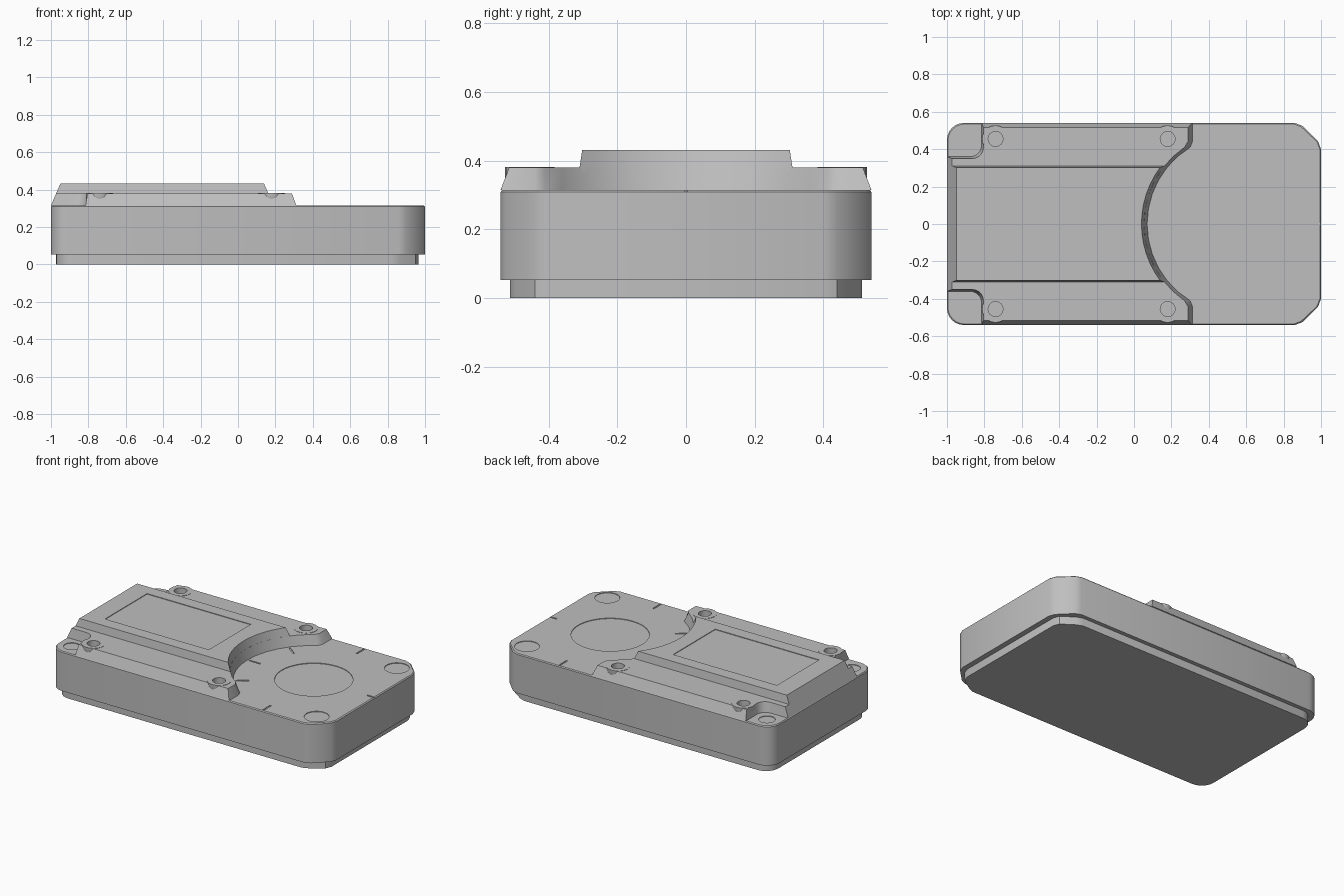
import bpy, bmesh, math

cube = bpy.data.objects.get("Cube")
if cube:
    bpy.data.objects.remove(cube, do_unlink=True)

grey = bpy.data.materials.new("light_grey")
grey.use_nodes = True
grey.diffuse_color = (0.52, 0.52, 0.52, 1)
grey.node_tree.nodes["Principled BSDF"].inputs["Base Color"].default_value = (0.52, 0.52, 0.52, 1)


def loft(name, rings):
    """Closed solid through matching outlines given as (z, points)."""
    bm = bmesh.new()
    loops = [[bm.verts.new((x, y, z)) for x, y in pts] for z, pts in rings]
    n = len(loops[0])
    for low, high in zip(loops, loops[1:]):
        for i in range(n):
            j = (i + 1) % n
            bm.faces.new((low[i], low[j], high[j], high[i]))
    bm.faces.new(loops[0][::-1])
    bm.faces.new(loops[-1])
    bmesh.ops.recalc_face_normals(bm, faces=bm.faces)
    mesh = bpy.data.meshes.new(name)
    bm.to_mesh(mesh)
    bm.free()
    mesh.materials.append(grey)
    obj = bpy.data.objects.new(name, mesh)
    bpy.context.collection.objects.link(obj)
    return obj


def arc(cx, cy, r, a0, a1, n):
    angles = [math.radians(a0 + (a1 - a0) * i / n) for i in range(n + 1)]
    return [(cx + r * math.cos(a), cy + r * math.sin(a)) for a in angles]


def circle(cx, cy, r, n):
    return arc(cx, cy, r, 0, 360, n)[:-1]


def rectangle(cx, cy, hx, hy, turn=0):
    c, s = math.cos(turn), math.sin(turn)
    return [(cx + x * c - y * s, cy + x * s + y * c)
            for x, y in ((-hx, -hy), (hx, -hy), (hx, hy), (-hx, hy))]


def mirrored(half):
    """Complete an outline running through the +y side."""
    return half + [(x, -y) for x, y in reversed(half)]


def cut(obj, outline, z0, z1):
    cutter = loft("cutter", [(z0, outline), (z1, outline)])
    cutter.hide_render = True
    mod = obj.modifiers.new("cut", "BOOLEAN")
    mod.operation, mod.solver, mod.object = "DIFFERENCE", "EXACT", cutter
    bpy.context.view_layer.objects.active = obj
    bpy.ops.object.modifier_apply(modifier=mod.name)
    bpy.data.objects.remove(cutter, do_unlink=True)


BASE, RIM, DECK, TOP = 0.053, 0.315, 0.38, 0.432
DIAL_X = 0.555


def case_outline(inset):
    w = 0.54 - inset
    right = 1 - inset * 1.3
    half = [(right, 0.40), (right - 0.015, 0.44), (right - 0.1, w - 0.015), (right - 0.14, w)]
    half += arc(-0.91 + inset, w - 0.09, 0.09, 90, 180, 6)
    return mirrored(half)


# Case: stepped base and main body
base = loft("base_plate", [(0, case_outline(0.027)), (BASE + 0.01, case_outline(0.027))])
body = loft("main_body", [(BASE, case_outline(0)), (RIM - 0.006, case_outline(0)),
                          (RIM, case_outline(0.005))])

# Shallow round recesses: dial and corner pads
recesses = [circle(DIAL_X, 0, 0.235, 48)]
for side in (-1, 1):
    recesses += [circle(0.87, side * 0.42, 0.075, 32), circle(-0.905, side * 0.445, 0.05, 32)]
# Tick marks around the dial
for degrees in (0, 90, 143, 180, 217, 270):
    a = math.radians(degrees)
    r = 0.49 if degrees in (90, 270) else 0.43
    recesses.append(rectangle(DIAL_X + r * math.cos(a), r * math.sin(a), 0.04, 0.005, a))
for outline in recesses:
    cut(body, outline, RIM - 0.004, RIM + 0.02)


def dial_wall(z, y_max):
    """Concave end wall, leaning back as it rises, from -y to +y."""
    r = 0.48 + 0.03 * (z - RIM) / (TOP - RIM)
    a = math.degrees(math.asin(y_max / r))
    return arc(0.55, 0, r, 180 + a, 180 - a, 12)


def left_x(z):
    return -1 + 0.05 * (z - RIM) / (TOP - RIM)


def deck_outline(z):
    t = (z - RIM) / (DECK - RIM)
    w = 0.54 - 0.025 * t
    x_end = 0.312 - 0.024 * t
    notch = 0.36 - 0.01 * t
    inner = -0.815 + 0.01 * t
    upper = [(x_end, 0.44), (x_end, w), (inner, w)]
    upper += arc(inner - 0.06, notch + 0.06, 0.06, 0, -90, 5)
    upper += [(left_x(z), notch)]
    lower = [(x, -y) for x, y in reversed(upper)]
    return dial_wall(z, 0.41) + upper + lower


def platform_outline(z):
    w = 0.31 - 0.008 * (z - DECK) / (TOP - DECK)
    return dial_wall(z, w) + [(left_x(z), w), (left_x(z), -w)]


# Raised deck and platform with a recessed screen
deck = loft("deck", [(z, deck_outline(z)) for z in (RIM, DECK)])
platform = loft("platform", [(z, platform_outline(z)) for z in (DECK - 0.01, DECK, TOP)])
cut(platform, rectangle(-0.44, 0, 0.38, 0.22), TOP - 0.004, TOP + 0.02)

# Screw bosses and holes
parts = [base, body, deck, platform]
for x in (-0.74, 0.18):
    for side in (-1, 1):
        y = side * 0.455
        boss = loft("screw_boss", [(z, circle(x, y, r, 20))
                                   for z, r in ((RIM, 0.055), (DECK - 0.03, 0.072), (DECK + 0.002, 0.072))])
        hole = circle(x, y, 0.04, 16)
        cut(deck, hole, DECK - 0.035, DECK + 0.05)
        cut(boss, hole, RIM - 0.05, DECK + 0.05)
        parts.append(boss)

# Smooth rounded corners, keep edges sharp
bpy.ops.object.select_all(action="DESELECT")
for obj in parts:
    obj.select_set(True)
bpy.context.view_layer.objects.active = body
bpy.ops.object.shade_smooth_by_angle(angle=math.radians(28))
